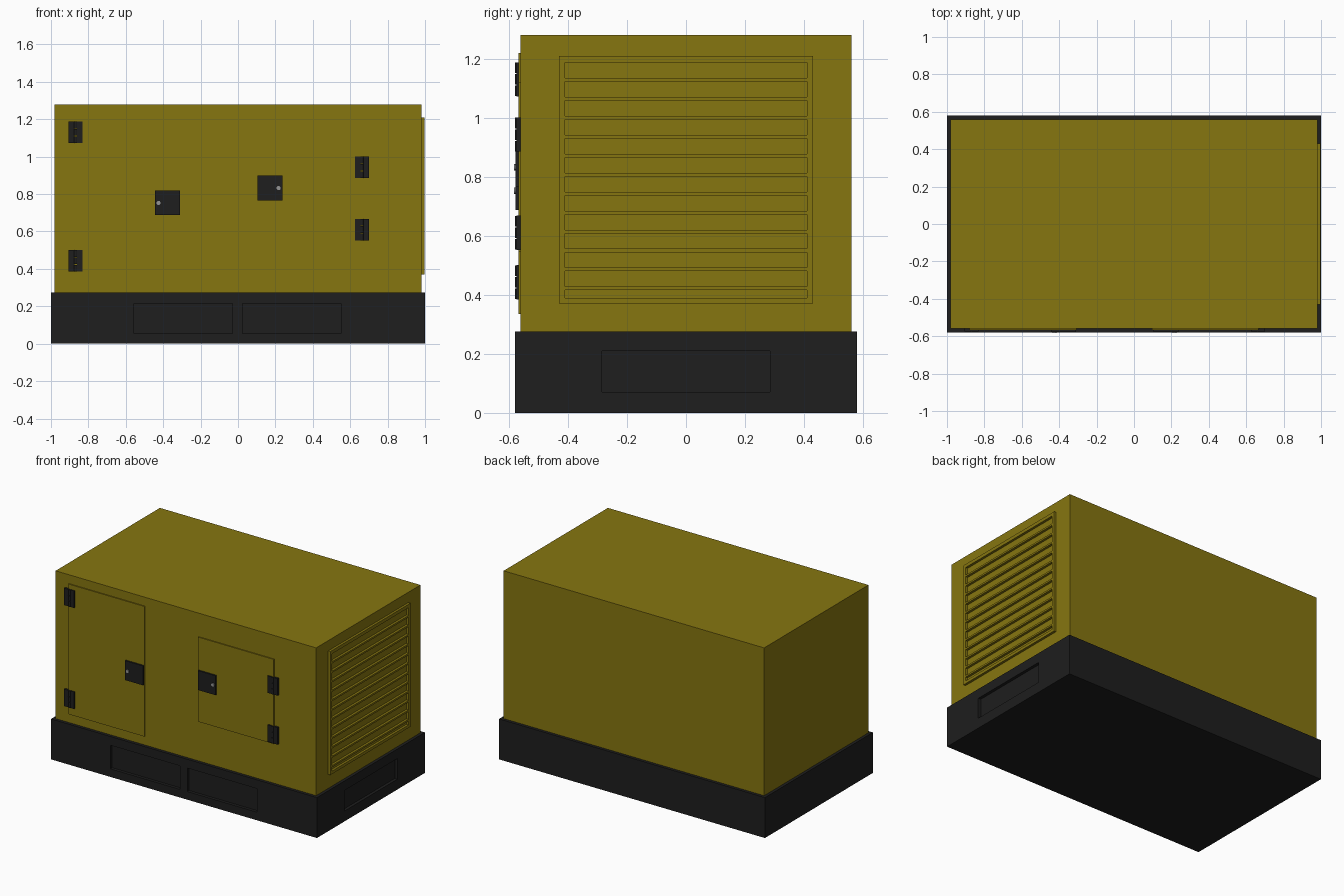
import bpy, bmesh, math
from mathutils import Matrix, Vector

if "Cube" in bpy.data.objects:
    bpy.data.objects.remove(bpy.data.objects["Cube"])


def material(name, rgb):
    m = bpy.data.materials.new(name)
    m.diffuse_color = (*rgb, 1)
    m.use_nodes = True
    m.node_tree.nodes["Principled BSDF"].inputs["Base Color"].default_value = m.diffuse_color
    return m


YELLOW = material("ochre_paint", (0.24, 0.18, 0.005))
BLACK = material("black_paint", (0.013, 0.013, 0.013))
METAL = material("lock_metal", (0.3, 0.3, 0.3))


def add_box(bm, x, y, z):
    """Box from (min, max) pairs."""
    c = Vector((sum(x) / 2, sum(y) / 2, sum(z) / 2))
    s = (x[1] - x[0], y[1] - y[0], z[1] - z[0], 1)
    bmesh.ops.create_cube(bm, size=1, matrix=Matrix.Translation(c) @ Matrix.Diagonal(s))


def add_cyl(bm, centre, r, depth, rot=Matrix(), seg=16):
    bmesh.ops.create_cone(bm, cap_ends=True, segments=seg, radius1=r, radius2=r,
                          depth=depth, matrix=Matrix.Translation(centre) @ rot)


def finish(bm, name, mat):
    me = bpy.data.meshes.new(name)
    bm.to_mesh(me)
    bm.free()
    ob = bpy.data.objects.new(name, me)
    bpy.context.collection.objects.link(ob)
    if mat:
        me.materials.append(mat)
    return ob


def boxes(name, mat, *dims):
    bm = bmesh.new()
    for d in dims:
        add_box(bm, *d)
    return finish(bm, name, mat)


# Base skid with shallow recessed panels on the front and right
base = boxes("base", BLACK, ((-1, 1), (-0.58, 0.58), (0, 0.275)))
cutter = boxes("base_recess_cutter", None,
               ((-0.555, -0.03), (-0.7, -0.56), (0.055, 0.215)),
               ((0.025, 0.55), (-0.7, -0.56), (0.055, 0.215)),
               ((0.98, 1.1), (-0.285, 0.285), (0.07, 0.21)))
cutter.hide_render = True
cutter.hide_set(True)
cut = base.modifiers.new("recesses", 'BOOLEAN')
cut.operation = 'DIFFERENCE'
cut.solver = 'EXACT'
cut.object = cutter

# Canopy housing
boxes("housing", YELLOW, ((-0.98, 0.98), (-0.56, 0.56), (0.275, 1.28)))

# Raised front doors
boxes("left_door", YELLOW, ((-0.88, -0.307), (-0.567, -0.555), (0.335, 1.22)))
boxes("right_door", YELLOW, ((0.097, 0.665), (-0.567, -0.555), (0.545, 1.12)))

# Air grille on the right: frame and evenly spaced slats
X = (0.97, 0.996)
bm = bmesh.new()
for side in (-1, 1):
    add_box(bm, X, sorted((side * 0.41, side * 0.43)), (0.37, 1.21))
add_box(bm, X, (-0.41, 0.41), (1.187, 1.21))
add_box(bm, X, (-0.41, 0.41), (0.37, 0.39))
for i in range(12):
    top = 1.134 - i * 0.0642
    add_box(bm, X, (-0.41, 0.41), (top - 0.012, top))
finish(bm, "side_grille", YELLOW)


# Hinges: two leaves and a three-knuckle barrel
def hinge(name, x, z):
    bm = bmesh.new()
    for s in (-1, 1):
        add_box(bm, sorted((x + s * 0.006, x + s * 0.0375)), (-0.574, -0.555), (z - 0.058, z + 0.058))
    for k in (-1, 0, 1):
        add_cyl(bm, (x, -0.57, z + k * 0.039), 0.009, 0.036)
    finish(bm, name, BLACK)


for n, x, z in (("left_upper", -0.868, 1.13), ("left_lower", -0.868, 0.443),
                ("right_upper", 0.662, 0.943), ("right_lower", 0.662, 0.61)):
    hinge(n + "_hinge", x, z)

# Latch plates with round locks
for n, x, z, lock in (("left", -0.378, 0.753, -0.047), ("right", 0.17, 0.832, 0.047)):
    boxes(n + "_latch", BLACK, ((x - 0.067, x + 0.067), (-0.578, -0.56), (z - 0.066, z + 0.066)))
    bm = bmesh.new()
    add_cyl(bm, (x + lock, -0.576, z), 0.011, 0.014, Matrix.Rotation(math.pi / 2, 4, 'X'), 20)
    finish(bm, n + "_lock", METAL)
